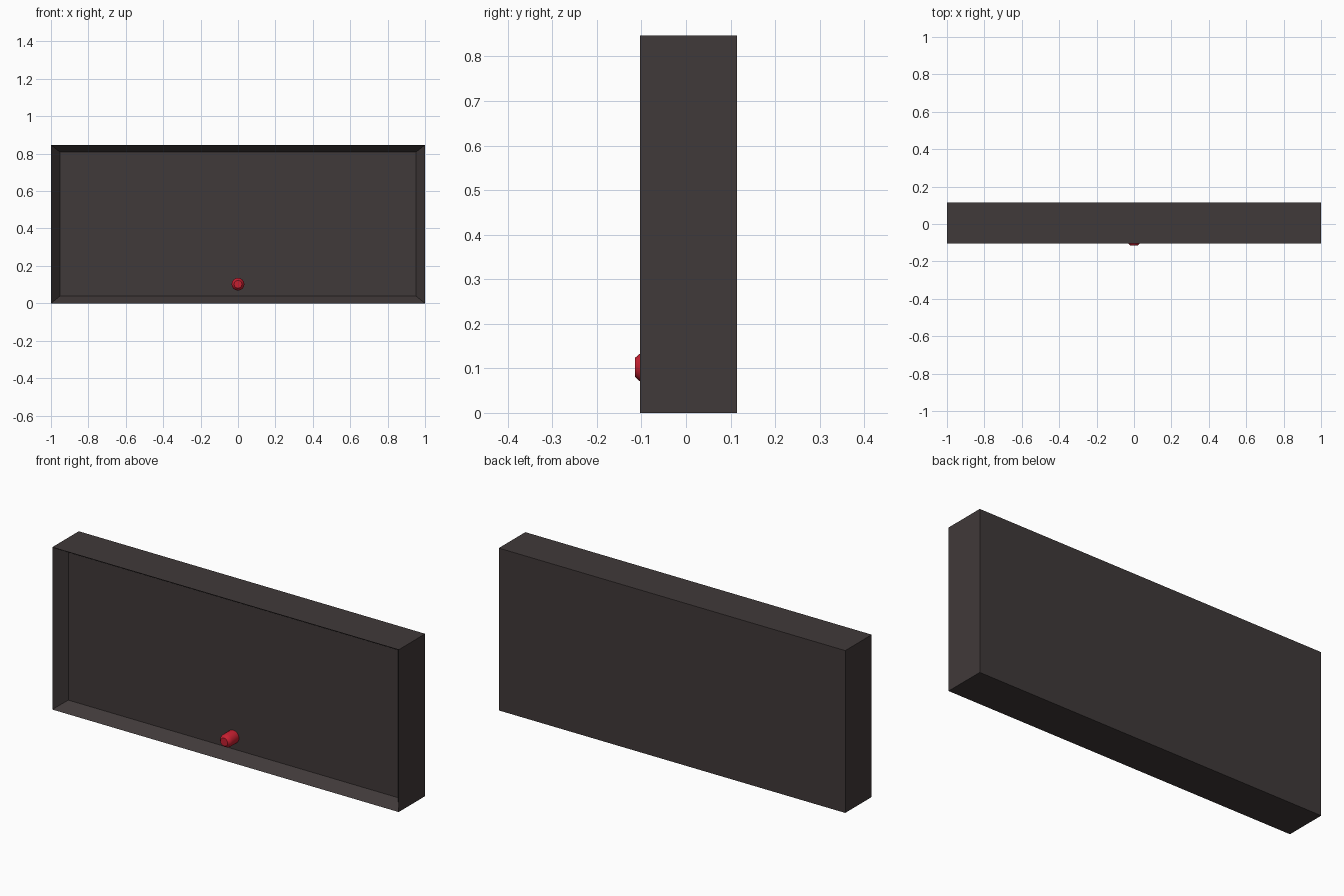
import bpy, bmesh
from math import cos, sin, tau

default = bpy.data.objects.get("Cube")
if default:
    bpy.data.objects.remove(default)


def material(name, rgb):
    mat = bpy.data.materials.new(name)
    mat.use_nodes = True
    mat.diffuse_color = (*rgb, 1)
    mat.node_tree.nodes["Principled BSDF"].inputs["Base Color"].default_value = (*rgb, 1)
    return mat


def add_object(name, bm, mat):
    bmesh.ops.recalc_face_normals(bm, faces=bm.faces)
    mesh = bpy.data.meshes.new(name)
    bm.to_mesh(mesh)
    bm.free()
    mesh.materials.append(mat)
    obj = bpy.data.objects.new(name, mesh)
    bpy.context.collection.objects.link(obj)
    return obj


charcoal = material("charcoal", (0.051, 0.041, 0.041))
red = material("red", (0.56, 0.014, 0.03))

HEIGHT, FRONT, BACK = 0.847, -0.103, 0.115
PANEL = -0.04  # depth of the recessed panel

# Casing: a box whose front is sunk in, with walls sloping from a sharp rim
bm = bmesh.new()
bmesh.ops.create_cube(bm, size=1)
for v in bm.verts:
    v.co.x *= 2
    v.co.y = FRONT if v.co.y < 0 else BACK
    v.co.z = HEIGHT if v.co.z > 0 else 0
bm.normal_update()
front = next(f for f in bm.faces if f.normal.y < -0.9)
panel = bmesh.ops.extrude_discrete_faces(bm, faces=[front])["faces"][0]
for v in panel.verts:
    v.co.x *= 0.952
    v.co.z += 0.038 if v.co.z < HEIGHT / 2 else -0.038
    v.co.y = PANEL
add_object("casing", bm, charcoal)

# Button: a round peg with a rounded tip, standing on the panel
bm = bmesh.new()
SIDES = 16
profile = [(0.034, PANEL), (0.034, -0.095), (0.030, -0.105), (0.021, -0.115)]
rings = [[bm.verts.new((r * cos(tau * i / SIDES), y, 0.102 + r * sin(tau * i / SIDES)))
          for i in range(SIDES)] for r, y in profile]
for a, b in zip(rings, rings[1:]):
    for i in range(SIDES):
        j = (i + 1) % SIDES
        bm.faces.new((a[i], a[j], b[j], b[i]))
bm.faces.new(rings[0])
bm.faces.new(rings[-1])
button = add_object("button", bm, red)
bpy.ops.object.select_all(action="DESELECT")
button.select_set(True)
bpy.context.view_layer.objects.active = button
bpy.ops.object.shade_smooth_by_angle(angle=0.6)
